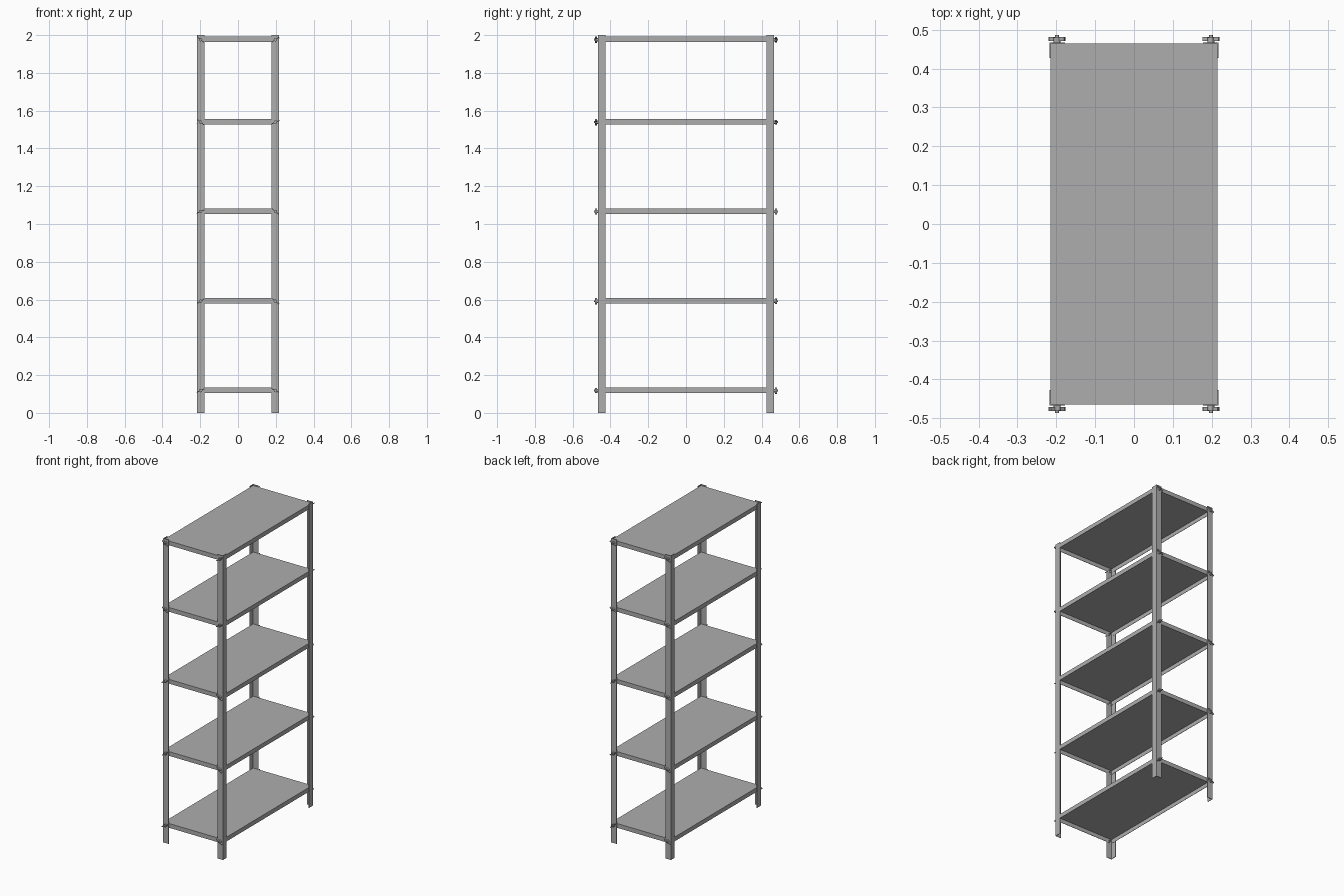
import bpy, bmesh, math, random
from mathutils import Matrix

if "Cube" in bpy.data.objects:
    bpy.data.objects.remove(bpy.data.objects["Cube"])

random.seed(3)
HX, HY, H = 0.217, 0.467, 2.0   # outer half width, half depth, height
T, LEG = 0.003, 0.04            # sheet thickness, angle leg width
SHELVES = [0.134, 0.607, 1.082, 1.555, 1.992]   # top surface heights
FLANGE = 0.028

# Dark grey steel for every part
steel = bpy.data.materials.new("grey_steel")
steel.diffuse_color = (0.42, 0.42, 0.42, 1)
steel.use_nodes = True
steel.node_tree.nodes["Principled BSDF"].inputs["Base Color"].default_value = steel.diffuse_color


def finish(name, bm):
    bmesh.ops.recalc_face_normals(bm, faces=bm.faces)
    me = bpy.data.meshes.new(name)
    bm.to_mesh(me)
    bm.free()
    me.materials.append(steel)
    ob = bpy.data.objects.new(name, me)
    bpy.context.collection.objects.link(ob)
    return ob


# L-section corner post
def post(name, sx, sy):
    bm = bmesh.new()
    prof = [(0, 0), (LEG, 0), (LEG, T), (T, T), (T, LEG), (0, LEG)]
    face = bm.faces.new([bm.verts.new((sx * (HX - a), sy * (HY - b), 0)) for a, b in prof])
    ext = bmesh.ops.extrude_face_region(bm, geom=[face])
    top = [v for v in ext["geom"] if isinstance(v, bmesh.types.BMVert)]
    bmesh.ops.translate(bm, verts=top, vec=(0, 0, H))
    return finish(name, bm)


# Folded sheet shelf: box without its bottom, thickened inwards
def shelf(name, z):
    bm = bmesh.new()
    m = Matrix.Translation((0, 0, z - FLANGE / 2)) @ Matrix.Diagonal(
        (2 * (HX - 0.002), 2 * (HY - 0.002), FLANGE, 1))
    bmesh.ops.create_cube(bm, size=1, matrix=m)
    bm.normal_update()
    bmesh.ops.delete(bm, geom=[f for f in bm.faces if f.normal.z < -0.5], context='FACES')
    ob = finish(name, bm)
    # make sure the sheet faces outwards before thickening
    if max(ob.data.polygons, key=lambda p: p.area).normal.z < 0:
        ob.data.flip_normals()
    mod = ob.modifiers.new("thickness", 'SOLIDIFY')
    mod.thickness = T
    mod.offset = -1
    return ob


# Wing nut on a bolt end: round hub, shank and two thin wings set at an angle
def wing_nut(name, x, sy, z, angle):
    bm = bmesh.new()
    for r, y0, y1 in ((0.009, HY, HY + 0.013), (0.005, HY - 0.012, HY + 0.019)):
        m = Matrix.Translation((x, sy * (y0 + y1) / 2, z)) @ Matrix.Rotation(math.pi / 2, 4, 'X')
        bmesh.ops.create_cone(bm, cap_ends=True, segments=12, radius1=r, radius2=r,
                              depth=y1 - y0, matrix=m)
    turn = Matrix.Translation((x, sy * (HY + 0.009), z)) @ Matrix.Rotation(angle, 4, 'Y')
    for s in (-1, 1):
        bmesh.ops.create_cube(bm, size=1, matrix=turn @ Matrix.Translation((s * 0.015, 0, 0))
                              @ Matrix.Diagonal((0.016, 0.011, 0.005, 1)))
    return finish(name, bm)


for sx in (-1, 1):
    for sy in (-1, 1):
        post("corner_post", sx, sy)

# Shelves, each fastened at every corner
for z in SHELVES:
    shelf("shelf", z)
    for sx in (-1, 1):
        for sy in (-1, 1):
            wing_nut("wing_nut", sx * 0.198, sy, z - 0.016,
                     math.radians(random.choice((-35, -25, 30, 40))))
